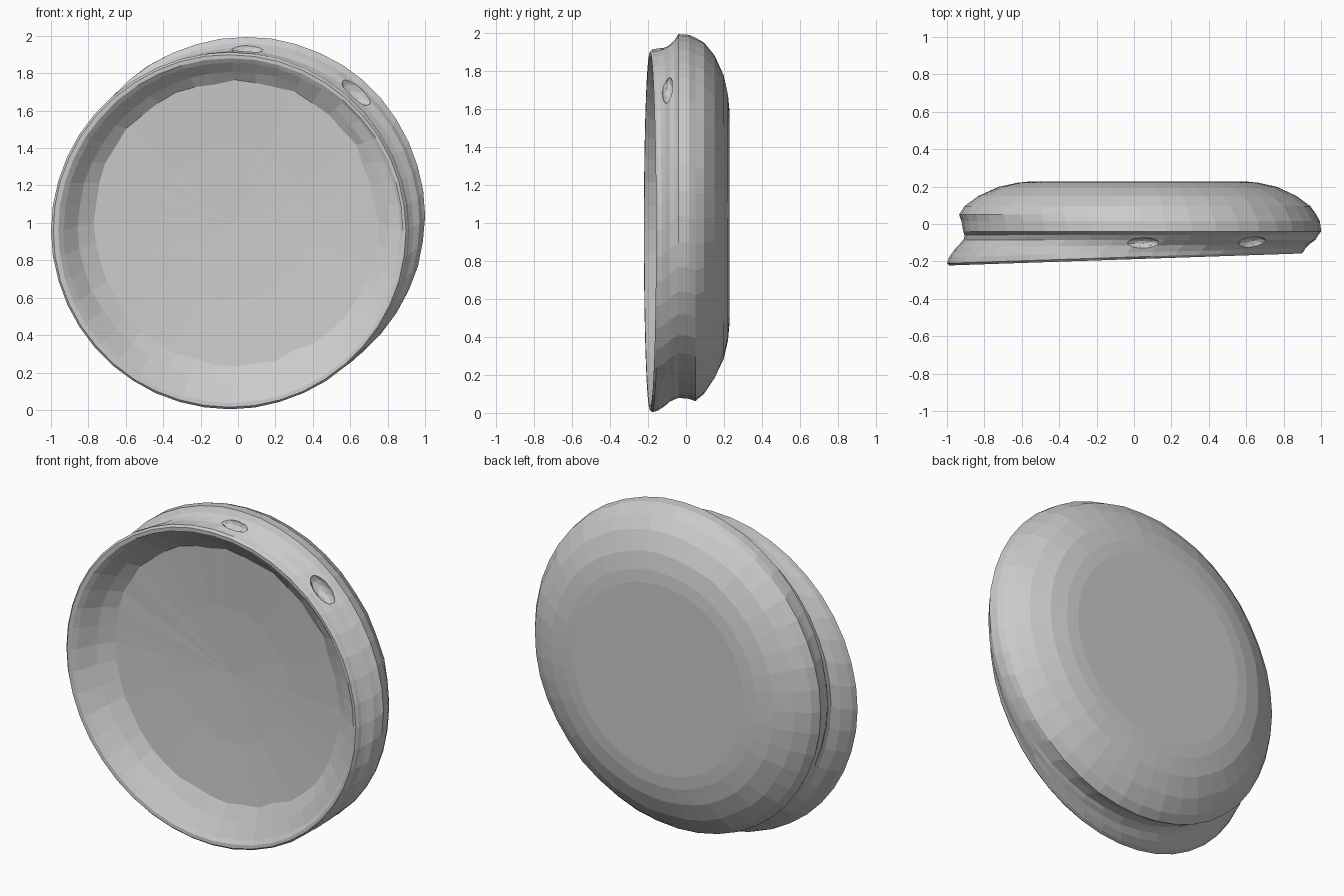
import bpy, bmesh, math, random
from mathutils import Vector

if "Cube" in bpy.data.objects:
    bpy.data.objects.remove(bpy.data.objects["Cube"])

random.seed(4)
SEGMENTS = 44

# Lofted rings: centre x, centre z, radius, depth y, tilt (dy/dx), roughness
RINGS = [
    (0.02, 1.03, 0.57, 0.228, 0.0, 0.0),       # flat back
    (0.02, 1.03, 0.645, 0.221, 0.0, 0.004),
    (0.02, 1.03, 0.745, 0.199, 0.0, 0.004),
    (0.02, 1.03, 0.85, 0.15, 0.0, 0.004),
    (0.02, 1.025, 0.925, 0.095, 0.0, 0.003),
    (0.02, 1.018, 0.955, 0.05, 0.0, 0.002),
    (0.036, 1.033, 0.957, 0.015, 0.0, 0.002),
    (0.042, 1.037, 0.957, -0.04, 0.0, 0.002),   # widest edge
    (0.04, 1.015, 0.945, -0.06, 0.0, 0.002),    # neck groove
    (0.03, 1.0, 0.94, -0.085, 0.0, 0.002),
    (-0.005, 0.978, 0.944, -0.115, 0.008, 0.002),
    (-0.035, 0.963, 0.952, -0.152, 0.025, 0.002),
    (-0.045, 0.958, 0.954, -0.176, 0.034, 0.001),
    (-0.045, 0.957, 0.943, -0.188, 0.034, 0.001),
    (-0.04, 0.958, 0.922, -0.187, 0.034, 0.001),  # front lip
    (-0.035, 0.96, 0.90, -0.172, 0.03, 0.003),
    (-0.025, 0.98, 0.83, -0.125, 0.0, 0.004),   # inner wall
    (-0.015, 1.0, 0.76, -0.085, -0.01, 0.012),   # floor edge
    (-0.02, 1.0, 0.40, -0.06, -0.005, 0.02),
]


def make_object(name, bm):
    bmesh.ops.recalc_face_normals(bm, faces=bm.faces)
    mesh = bpy.data.meshes.new(name)
    bm.to_mesh(mesh)
    bm.free()
    obj = bpy.data.objects.new(name, mesh)
    bpy.context.collection.objects.link(obj)
    return obj


# Dished case with an off-centre front lip
bm = bmesh.new()
loops = []
for cx, cz, r, y, tilt, rough in RINGS:
    loop = []
    for i in range(SEGMENTS):
        a = 2 * math.pi * i / SEGMENTS
        rr = r + random.uniform(-rough, rough)
        x = cx + rr * math.cos(a)
        loop.append(bm.verts.new((x, y + tilt * x, cz + rr * math.sin(a))))
    loops.append(loop)
for p, q in zip(loops, loops[1:]):
    for i in range(SEGMENTS):
        j = (i + 1) % SEGMENTS
        bm.faces.new((p[i], p[j], q[j], q[i]))
bm.faces.new(loops[0])
centre = bm.verts.new((-0.03, -0.045, 1.0))
for i in range(SEGMENTS):
    bm.faces.new((loops[-1][i], loops[-1][(i + 1) % SEGMENTS], centre))
case = make_object("dished_case", bm)


# Two small oval sockets in the sloping edge
def socket(name, location, size):
    bm = bmesh.new()
    bmesh.ops.create_icosphere(bm, subdivisions=2, radius=1.0)
    obj = make_object(name, bm)
    obj.scale = size
    obj.location = location
    radial = Vector((location[0] - 0.02, 0, location[2] - 1.0))
    obj.rotation_euler.y = math.atan2(radial.x, radial.z)
    obj.hide_render = True
    obj.hide_set(True)
    cut = case.modifiers.new(name, 'BOOLEAN')
    cut.operation = 'DIFFERENCE'
    cut.solver = 'EXACT'
    cut.object = obj


socket("top_socket_cutter", (0.05, -0.105, 1.94), (0.095, 0.032, 0.04))
socket("side_socket_cutter", (0.635, -0.10, 1.70), (0.10, 0.038, 0.05))
